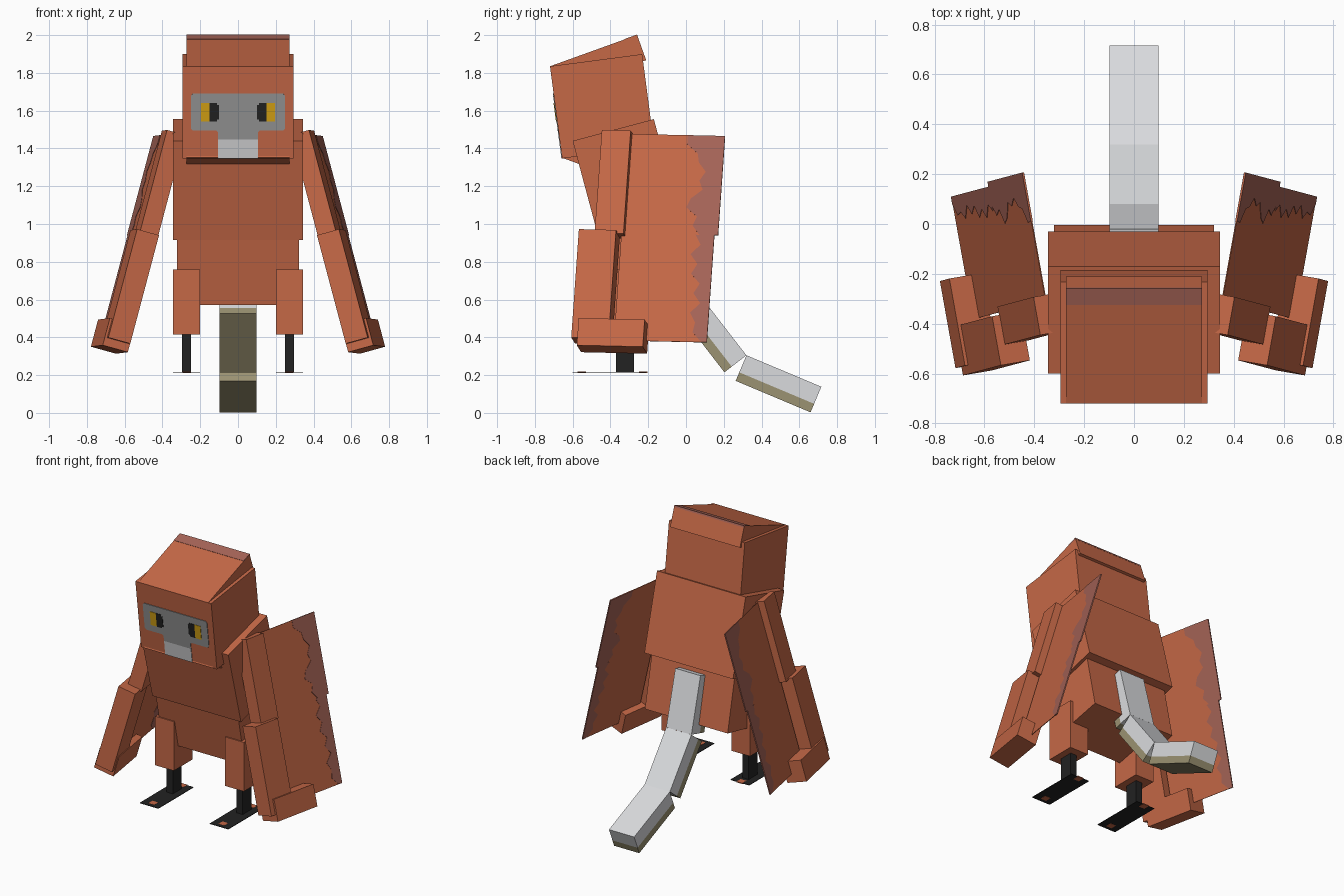
import bpy, bmesh, math
from mathutils import Matrix, Vector

cube = bpy.data.objects.get("Cube")
if cube:
    bpy.data.objects.remove(cube, do_unlink=True)


def colour(name, r, g, b):
    m = bpy.data.materials.new(name)
    m.use_nodes = True
    m.diffuse_color = (r, g, b, 1)
    bsdf = next(n for n in m.node_tree.nodes if n.type == 'BSDF_PRINCIPLED')
    bsdf.inputs["Base Color"].default_value = (r, g, b, 1)
    bsdf.inputs["Roughness"].default_value = 0.9
    return m


RUST = colour("rust_brown", .56, .138, .062)
DUSK = colour("dusky_feather", .38, .127, .095)
GREY = colour("mask_grey", .30, .30, .30)
PALE = colour("muzzle_pale_grey", .62, .62, .63)
WHITE = colour("tail_white", .70, .71, .73)
OLIVE = colour("tail_olive", .33, .29, .17)
GOLD = colour("eye_gold", .68, .37, .007)
BLACK = colour("black", .016, .016, .016)


def prism(name, outline, lo, hi, mat, frame=None, axis='X', mirror=False):
    """Extrude an outline along local X (outline in YZ) or local Y (outline in XZ)."""
    for side in ((1, -1) if mirror else (1,)):
        bm = bmesh.new()
        rings = []
        for r in (lo, hi):
            ring = []
            for p, q in outline:
                v = Vector((r, p, q) if axis == 'X' else (p, r, q))
                v = (frame or Matrix()) @ v
                ring.append(bm.verts.new((v.x * side, v.y, v.z)))
            rings.append(ring)
            bm.faces.new(ring)
        n = len(outline)
        for i in range(n):
            j = (i + 1) % n
            bm.faces.new((rings[0][i], rings[0][j], rings[1][j], rings[1][i]))
        bmesh.ops.recalc_face_normals(bm, faces=bm.faces)
        full = ("left_" if side > 0 else "right_") + name if mirror else name
        mesh = bpy.data.meshes.new(full)
        bm.to_mesh(mesh)
        bm.free()
        mesh.materials.append(mat)
        bpy.context.collection.objects.link(bpy.data.objects.new(full, mesh))


def box(name, x, y, z, mat, frame=None, mirror=False):
    rect = [(y[0], z[0]), (y[1], z[0]), (y[1], z[1]), (y[0], z[1])]
    prism(name, rect, x[0], x[1], mat, frame, 'X', mirror)


def tilt(y, z, degrees):
    """Frame at (0, y, z) pitched about the x axis."""
    return Matrix.Translation((0, y, z)) @ Matrix.Rotation(math.radians(degrees), 4, 'X')


# Head, crest and jaw
head = tilt(-.72, 1.835, 7.5)
crest = tilt(-.72, 1.835, 19.8)
box("head", (-.295, .295), (0, .492), (-.492, 0), RUST, head)
box("crest", (-.272, .272), (0, .49), (-.142, 0), RUST, crest)
box("crest_edge", (-.272, .272), (.42, .491), (-.01, .002), DUSK, crest)
box("jaw", (-.272, .272), (0, .3), (0, .15), RUST, tilt(-.66, 1.352, -20))

# Face mask, muzzle and eyes
half = [(.105, -.39), (.105, -.352), (.115, -.343), (.24, -.343),
        (.25, -.33), (.25, -.16), (.24, -.146)]
prism("face_mask", half + [(-x, z) for x, z in reversed(half)],
      -.004, .004, GREY, head, 'Y')
box("muzzle", (-.105, .105), (-.004, .004), (-.491, -.39), PALE, head)
box("eye", (.15, .197), (-.007, .002), (-.295, -.195), GOLD, head, True)
box("pupil", (.11, .15), (-.007, .002), (-.295, -.195), BLACK, head, True)
box("pupil_inner", (.1, .11), (-.007, .002), (-.283, -.207), BLACK, head, True)

# Body
box("chest", (-.345, .345), (0, .445), (-.543, 0), RUST, tilt(-.6, 1.44, 15))
box("belly", (-.322, .322), (0, .385), (0, .42), RUST, tilt(-.38, .572, 12))

# Tail: three bent segments, white above and olive beneath
for i, (y, z, angle, length) in enumerate([(-.021, .992, -75, .39),
                                           (.08, .615, -52.3, .392),
                                           (.32, .305, -22.8, .43)]):
    f = tilt(y, z, angle)
    box(f"tail_top_{i + 1}", (-.098, .098), (0, length), (-.098, 0), WHITE, f)
    box(f"tail_underside_{i + 1}", (-.098, .098), (0, length), (-.147, -.098), OLIVE, f)

# Legs
box("thigh", (.2, .345), (-.428, -.22), (.415, .76), RUST, None, True)
box("shin", (.248, .296), (-.37, -.275), (.215, .42), BLACK, None, True)
box("foot", (.2, .345), (-.6, -.21), (.213, .217), BLACK, None, True)
for part, y in (("toe_mark", -.575), ("heel_mark", -.25)):
    box(part, (.25, .295), (y, y + .045), (.212, .218), RUST, None, True)

# Wings: local x points outward, y backward, z up, from the upper back corner
down = Vector((.256, -.068, -.965)).normalized()
back = Vector((.176, .983, -.022))
back = (back - down * back.dot(down)).normalized()
out = down.cross(back)
wing = Matrix((out, back, -down)).transposed().to_4x4()
wing.translation = (.445, .207, 1.465)

box("upper_arm", (-.05, .05), (-.655, -.5), (-.56, .005), RUST, wing, True)
box("forearm", (-.04, .082), (-.735, -.535), (-1.145, -.55), RUST, wing, True)
box("hand", (-.045, .095), (-.7, -.345), (-1.19, -1.041), RUST, wing, True)


def feather_panel(name, rear, top, bottom, depths):
    """Thin panel with a ragged darker rear edge."""
    box(name, (-.002, .002), (-.52, rear - .001), (bottom, top), RUST, wing, True)
    step = (bottom - top) / (len(depths) - 1)
    ragged = [(rear - d, top + i * step) for i, d in enumerate(depths)]
    prism(name + "_edge", [(rear, bottom), (rear, top)] + ragged,
          -.004, .004, DUSK, wing, 'X', True)


feather_panel("upper_wing", 0, 0, -.545,
              [.2, .2, .14, .13, .09, .12, .1, .16, .18, .12, .14, .1])
feather_panel("lower_wing", -.02, -.545, -1.133,
              [.1, .07, .12, .08, .11, .06, .09, .05, .1, .07, .08, .03])
